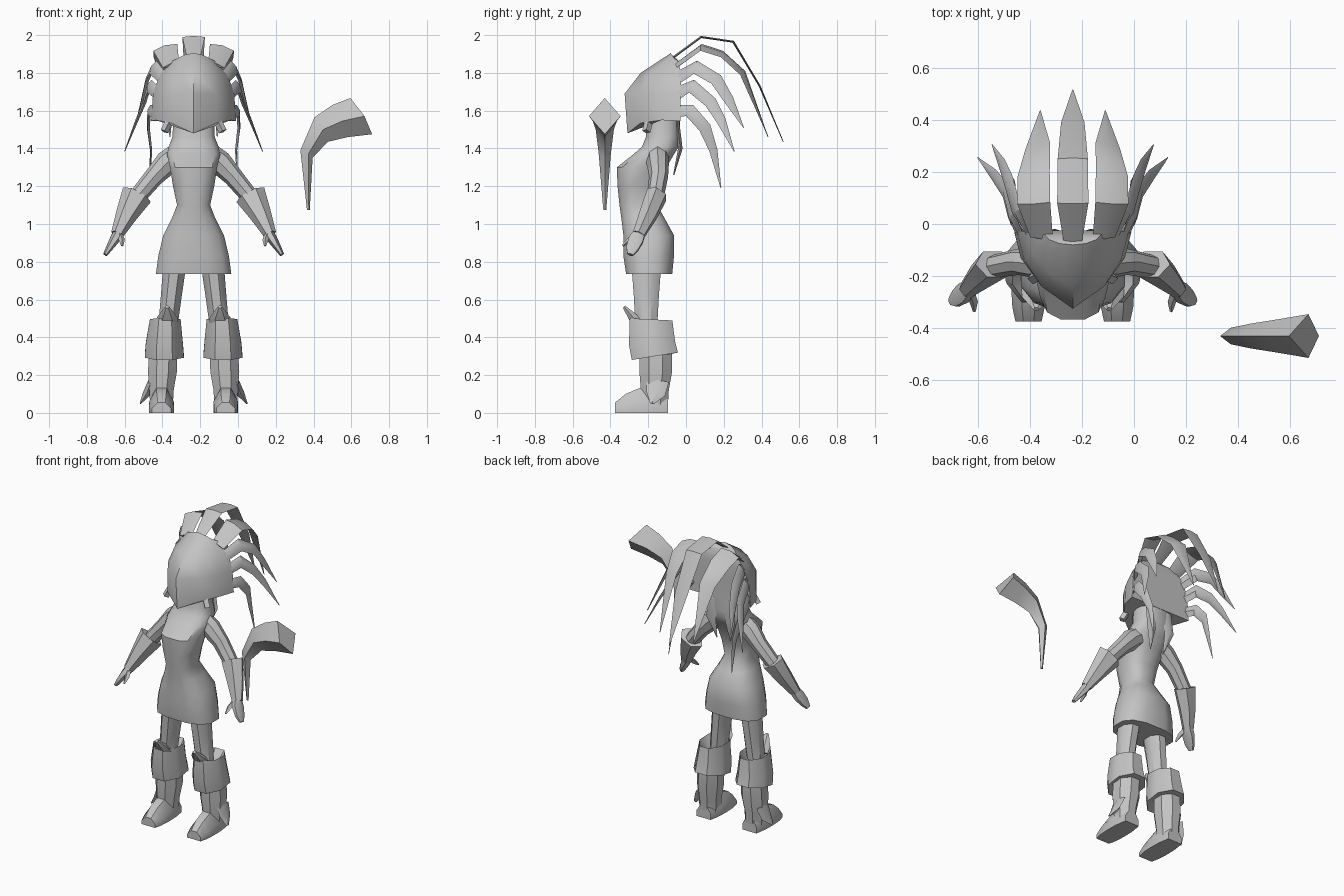
import bpy, bmesh, math
from mathutils import Vector

CX = -0.235  # x of the figure's plane of symmetry
grey = bpy.data.materials.new("plain_grey")
grey.diffuse_color = (0.55, 0.55, 0.55, 1)


def finish(name, bm, angle=40):
    bmesh.ops.recalc_face_normals(bm, faces=bm.faces)
    me = bpy.data.meshes.new(name)
    bm.to_mesh(me)
    bm.free()
    ob = bpy.data.objects.new(name, me)
    bpy.context.collection.objects.link(ob)
    me.materials.append(grey)
    bpy.ops.object.select_all(action='DESELECT')
    ob.select_set(True)
    bpy.context.view_layer.objects.active = ob
    bpy.ops.object.shade_smooth_by_angle(angle=math.radians(angle))
    return ob


def loft(name, rings, side=1, angle=40):
    """Skin closed rings of points; x is an offset from the symmetry plane."""
    bm = bmesh.new()
    vs = [[bm.verts.new((CX + side * p[0], p[1], p[2])) for p in r] for r in rings]
    n = len(vs[0])
    for a, b in zip(vs, vs[1:]):
        for i in range(n):
            j = (i + 1) % n
            bm.faces.new((a[i], a[j], b[j], b[i]))
    bm.faces.new(vs[0])
    bm.faces.new(vs[-1])
    return finish(name, bm, angle)


def oval(x, y, z, rx, ry, n=8, power=1.0, tilt=0.0):
    """Horizontal ring; power below 1 squares it, tilt raises its back."""
    pts = []
    for i in range(n):
        a = 2 * math.pi * (i + 0.5) / n
        c, s = math.cos(a), math.sin(a)
        px = rx * math.copysign(abs(c) ** power, c)
        py = ry * math.copysign(abs(s) ** power, s)
        pts.append((x + px, y + py, z + tilt * py))
    return pts


def sweep(path, out, n=6):
    """Rings across a path of (x, y, z, half_width, half_thickness)."""
    pts = [Vector(p[:3]) for p in path]
    out = Vector(out)
    rings = []
    for i, p in enumerate(path):
        t = (pts[min(i + 1, len(pts) - 1)] - pts[max(i - 1, 0)]).normalized()
        w = t.cross(out).normalized()
        o = w.cross(t).normalized()
        rings.append([pts[i] + w * p[3] * math.cos(2 * math.pi * k / n)
                      + o * p[4] * math.sin(2 * math.pi * k / n) for k in range(n)])
    return rings


def pair(name, rings, angle=40):
    for side, label in ((1, "left"), (-1, "right")):
        loft(label + "_" + name, rings, side, angle)


# Dress, chest and neck: z, half width, front y, back y
body = [(0.735, 0.205, -0.32, -0.07), (0.83, 0.192, -0.335, -0.06),
        (0.94, 0.165, -0.335, -0.06), (1.03, 0.118, -0.345, -0.11),
        (1.10, 0.09, -0.355, -0.15), (1.20, 0.112, -0.365, -0.14),
        (1.30, 0.128, -0.37, -0.10), (1.37, 0.145, -0.28, -0.06),
        (1.41, 0.135, -0.235, -0.035), (1.46, 0.115, -0.215, -0.03),
        (1.57, 0.11, -0.21, -0.03)]
loft("body", [oval(0, (f + b) / 2, z, w, (b - f) / 2, 12, 0.75) for z, w, f, b in body])

# Mask: half rows running from the back edge to the centre line
rows = [[(.225, -.03, 1.545), (.2, -.13, 1.55), (.12, -.24, 1.535), (0, -.31, 1.48)],
        [(.215, -.03, 1.69), (.185, -.14, 1.69), (.12, -.24, 1.69), (0, -.325, 1.69)],
        [(.18, -.025, 1.79), (.155, -.11, 1.79), (.095, -.185, 1.80), (0, -.24, 1.80)],
        [(.11, -.04, 1.865), (.09, -.06, 1.875), (.05, -.075, 1.895), (0, -.08, 1.905)]]
loft("mask", [r + [(-x, y, z) for x, y, z in reversed(r[:-1])] for r in rows], angle=50)

# Small tusks under the mask
pair("tusk", sweep([(.115, -.19, 1.57, .022, .022), (.155, -.21, 1.49, .022, .022)], (0, 1, 0), 4))

# Arms, flared gauntlets, hands and thumbs
pair("upper_arm", sweep([(.09, -.15, 1.36, .065, .06), (.14, -.15, 1.325, .065, .06),
                         (.21, -.145, 1.25, .052, .05), (.31, -.165, 1.13, .045, .045)], (0, 1, 0), 8))
pair("gauntlet", sweep([(.30, -.155, 1.155, .083, .06), (.355, -.20, 1.05, .058, .052),
                        (.405, -.25, .945, .034, .036)], (0, 1, 0)))
pair("hand", sweep([(.39, -.24, .965, .03, .032), (.42, -.265, .915, .026, .045),
                    (.448, -.285, .87, .018, .038), (.468, -.295, .838, .012, .018)], (0, 1, 0)))
pair("thumb", sweep([(.395, -.26, .95, .015, .018), (.38, -.30, .915, .014, .016),
                     (.378, -.335, .885, .006, .006)], (1, 0, 0), 4))

# Legs, boot cuffs, knee plates and boots
pair("leg", [oval(.10, -.21, .78, .066, .085), oval(.118, -.21, .62, .06, .072),
             oval(.137, -.21, .45, .055, .062)])
pair("boot_cuff", [oval(.145, -.19, .42, .06, .07), oval(.15, -.185, .495, .088, .122, tilt=-.05),
                   oval(.155, -.18, .37, .106, .132, tilt=.08),
                   oval(.155, -.165, .30, .112, .132, tilt=.16),
                   oval(.16, -.16, .31, .07, .08)])
pair("knee_plate", sweep([(.14, -.25, .47, .057, .03), (.14, -.28, .505, .055, .028),
                          (.14, -.328, .562, .012, .01)], (0, 1, 0)))
pair("boot", [oval(.16, -.16, .34, .08, .092), oval(.165, -.16, .22, .083, .094),
              oval(.17, -.165, .12, .07, .08), oval(.17, -.165, .04, .065, .075)])
foot = [(-.095, .052, .09), (-.17, .064, .14), (-.25, .066, .13), (-.32, .062, .10), (-.375, .05, .055)]
pair("foot", [[(.17 - w, y, 0), (.17 - w, y, h * .45), (.17 - w * .4, y, h),
               (.17 + w * .4, y, h), (.17 + w, y, h * .45), (.17 + w, y, 0)] for y, w, h in foot])
pair("ankle_fin", sweep([(.225, -.15, .17, .015, .06), (.25, -.16, .10, .02, .05),
                         (.282, -.18, .05, .004, .012)], (0, 1, 0), 4))

# Swept back hair blades: the crest, then four pairs down the sides
loft("crest_blade", sweep([(0, -.07, 1.88, .035, .006), (0, .08, 1.99, .06, .006),
                           (0, .25, 1.965, .058, .006), (0, .39, 1.73, .045, .005),
                           (0, .515, 1.435, .002, .002)], (0, .4, 1), 4))
blades = {
    "upper_blade": ((.3, .3, 1), [(.12, -.05, 1.84, .045, .012), (.15, .08, 1.935, .066, .012),
                                  (.15, .19, 1.90, .064, .012), (.135, .30, 1.80, .05, .01),
                                  (.125, .435, 1.46, .002, .002)]),
    "high_side_blade": ((1, .1, .5), [(.16, -.05, 1.77, .035, .014), (.215, .05, 1.83, .04, .012),
                                      (.245, .16, 1.765, .036, .01), (.27, .225, 1.66, .028, .008),
                                      (.31, .305, 1.51, .002, .002)]),
    "middle_side_blade": ((1, .1, .3), [(.19, -.05, 1.69, .035, .014), (.235, .03, 1.73, .038, .012),
                                        (.26, .13, 1.645, .034, .01), (.30, .185, 1.55, .026, .008),
                                        (.365, .255, 1.385, .002, .002)]),
    "low_side_blade": ((1, .1, .1), [(.20, -.05, 1.60, .032, .014), (.235, .02, 1.60, .035, .01),
                                     (.24, .10, 1.51, .033, .008), (.225, .145, 1.39, .022, .006),
                                     (.235, .185, 1.19, .002, .002)])}
for name, (out, path) in blades.items():
    pair(name, sweep(path, out, 4))

# Short locks at the nape
pair("nape_lock", sweep([(.06, -.05, 1.56, .04, .012), (.07, -.03, 1.40, .035, .012),
                         (.05, -.065, 1.26, .003, .003)], (0, 1, 0), 4))

# Floating horn: outer x, outer z, inner x, inner z, half depth
horn = [(.365, 1.075, .38, 1.075, .008), (.33, 1.39, .395, 1.35, .032),
        (.405, 1.565, .475, 1.435, .048), (.50, 1.63, .58, 1.46, .064),
        (.595, 1.667, .71, 1.475, .084)]
loft("horn", [[(a - CX, -.43, b), ((a * .35 + c * .65) - CX, -.43 - d, (b + e) / 2),
               (c - CX, -.43, e), ((a * .35 + c * .65) - CX, -.43 + d, (b + e) / 2)]
              for a, b, c, e, d in horn])
